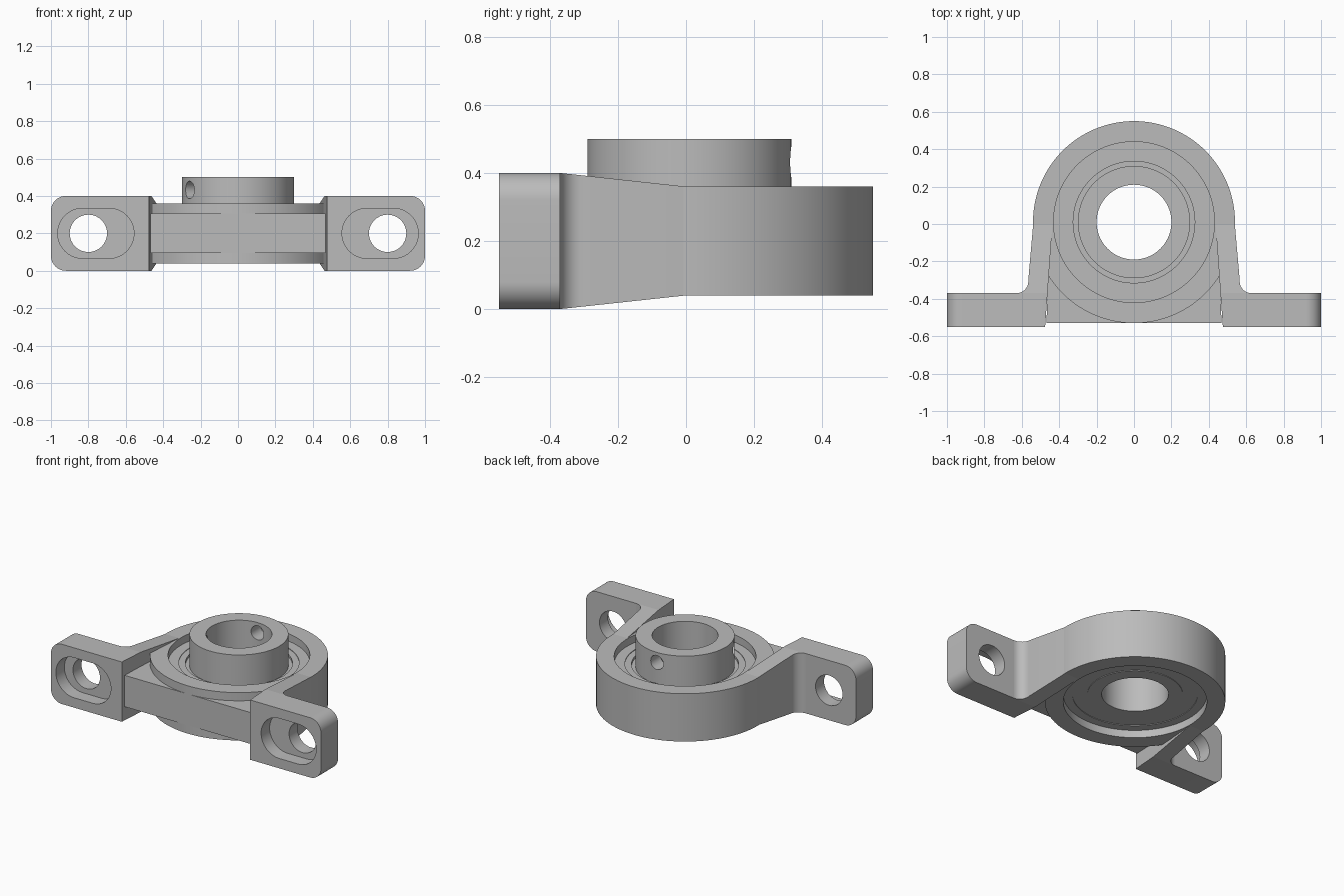
import bpy, bmesh, math
from mathutils import Matrix, Vector

cube = bpy.data.objects.get("Cube")
if cube:
    bpy.data.objects.remove(cube, do_unlink=True)

steel = bpy.data.materials.new("steel grey")
steel.use_nodes = True
COLOUR = (0.5, 0.5, 0.5, 1)
steel.diffuse_color = COLOUR
steel.node_tree.nodes["Principled BSDF"].inputs["Base Color"].default_value = COLOUR

CY = 0.01      # bearing axis position in y
MID = 0.2      # mid height of the block
BACK, FRONT = -0.37, -0.55
parts = []


def finish(name, bm):
    bmesh.ops.recalc_face_normals(bm, faces=bm.faces)
    mesh = bpy.data.meshes.new(name)
    bm.to_mesh(mesh)
    bm.free()
    mesh.materials.append(steel)
    obj = bpy.data.objects.new(name, mesh)
    bpy.context.collection.objects.link(obj)
    parts.append(obj)
    return obj


def loft(name, lower, upper):
    """Solid between two matching outlines."""
    bm = bmesh.new()
    a = [bm.verts.new(p) for p in lower]
    b = [bm.verts.new(p) for p in upper]
    bm.faces.new(a)
    bm.faces.new(b)
    for i in range(len(a)):
        j = (i + 1) % len(a)
        bm.faces.new((a[i], a[j], b[j], b[i]))
    return finish(name, bm)


def lathe(name, profile, segments=128):
    """Closed (radius, z) profile turned about the bearing axis."""
    bm = bmesh.new()
    rings = []
    for k in range(segments):
        t = 2 * math.pi * k / segments
        rings.append([bm.verts.new((r * math.cos(t), CY + r * math.sin(t), z))
                      for r, z in profile])
    for k in range(segments):
        a, b = rings[k], rings[(k + 1) % segments]
        for i in range(len(profile)):
            j = (i + 1) % len(profile)
            bm.faces.new((a[i], a[j], b[j], b[i]))
    return finish(name, bm)


def arc(cx, cy, r, start, end, steps):
    out = []
    for i in range(steps + 1):
        t = math.radians(start + (end - start) * i / steps)
        out.append((cx + r * math.cos(t), cy + r * math.sin(t)))
    return out


def cut(obj, cutter):
    mod = obj.modifiers.new("cut", 'BOOLEAN')
    mod.operation = 'DIFFERENCE'
    mod.solver = 'EXACT'
    mod.object = cutter
    bpy.context.view_layer.update()
    graph = bpy.context.evaluated_depsgraph_get()
    mesh = bpy.data.meshes.new_from_object(obj.evaluated_get(graph))
    obj.modifiers.clear()
    obj.data = mesh
    parts.remove(cutter)
    bpy.data.objects.remove(cutter, do_unlink=True)


def inner_x(y):
    """Slanted inside wall of the legs."""
    return 0.436 - 0.0714 * y


# Ring housing
lathe("housing_ring", [(0.43, 0.04), (0.54, 0.04), (0.54, 0.36), (0.43, 0.36)])

# Bearing insert with shallow seals, gap and raised collar
bearing = lathe("bearing_insert", [
    (0.2, 0.09), (0.285, 0.09), (0.285, 0.094), (0.375, 0.094), (0.375, 0.09),
    (0.435, 0.09), (0.435, 0.31), (0.365, 0.31), (0.365, 0.306), (0.325, 0.306),
    (0.325, 0.29), (0.3, 0.29), (0.3, 0.5), (0.2, 0.5)])

# Set screw holes through the collar
for angle in (90, 210):
    d = Vector((math.cos(math.radians(angle)), math.sin(math.radians(angle)), 0))
    bm = bmesh.new()
    place = (Matrix.Translation(Vector((0, CY, 0.432)) + d * 0.25)
             @ d.to_track_quat('Z', 'Y').to_matrix().to_4x4())
    bmesh.ops.create_cone(bm, cap_ends=True, segments=32, radius1=0.047,
                          radius2=0.047, depth=0.3, matrix=place)
    cut(bearing, finish("screw_cutter", bm))

for side, s in (("left", 1), ("right", -1)):
    # Foot: block with rounded outer corners
    outer = arc(0.92, 0.08, 0.08, -90, 0, 10) + arc(0.92, 0.32, 0.08, 0, 90, 10)

    def foot_outline(y):
        pts = [(inner_x(y), 0)] + outer + [(inner_x(y), 0.4)]
        return [(s * x, y, z) for x, z in pts]
    foot = loft(side + "_foot", foot_outline(FRONT), foot_outline(BACK))

    # Bolt hole and slotted counterbore
    slot = arc(0.83, MID, 0.134, -90, 90, 20) + arc(0.69, MID, 0.134, 90, 270, 20)
    hole = arc(0.8, MID, 0.1, 0, 348.75, 31)
    for outline, y0, y1 in ((slot, -0.65, -0.46), (hole, -0.6, -0.3)):
        cut(foot, loft("foot_cutter", [(s * x, y0, z) for x, z in outline],
                       [(s * x, y1, z) for x, z in outline]))

    # Leg: wedge growing from ring height to foot height
    plan = [(inner_x(BACK), BACK), (inner_x(0), 0), (0.539, 0)]
    plan += arc(0.628, -0.307, 0.063, 175, 270, 10)
    lower, upper = [], []
    for x, y in plan:
        half = 0.16 + 0.04 * min(1, y / BACK)
        lower.append((s * x, y, MID - half))
        upper.append((s * x, y, MID + half))
    loft(side + "_leg", lower, upper)

    # Web filling the corner between ring and leg
    web = [(0, -0.53), (0.468, -0.53), (0.45, 0)] + arc(0, CY, 0.45, -5, -90, 24)
    loft(side + "_web", [(s * x, y, 0.095) for x, y in web],
         [(s * x, y, 0.305) for x, y in web])

# Smooth round walls, keep edges sharp
bpy.ops.object.select_all(action='DESELECT')
for obj in parts:
    obj.select_set(True)
bpy.context.view_layer.objects.active = parts[0]
bpy.ops.object.shade_smooth_by_angle(angle=math.radians(30))
